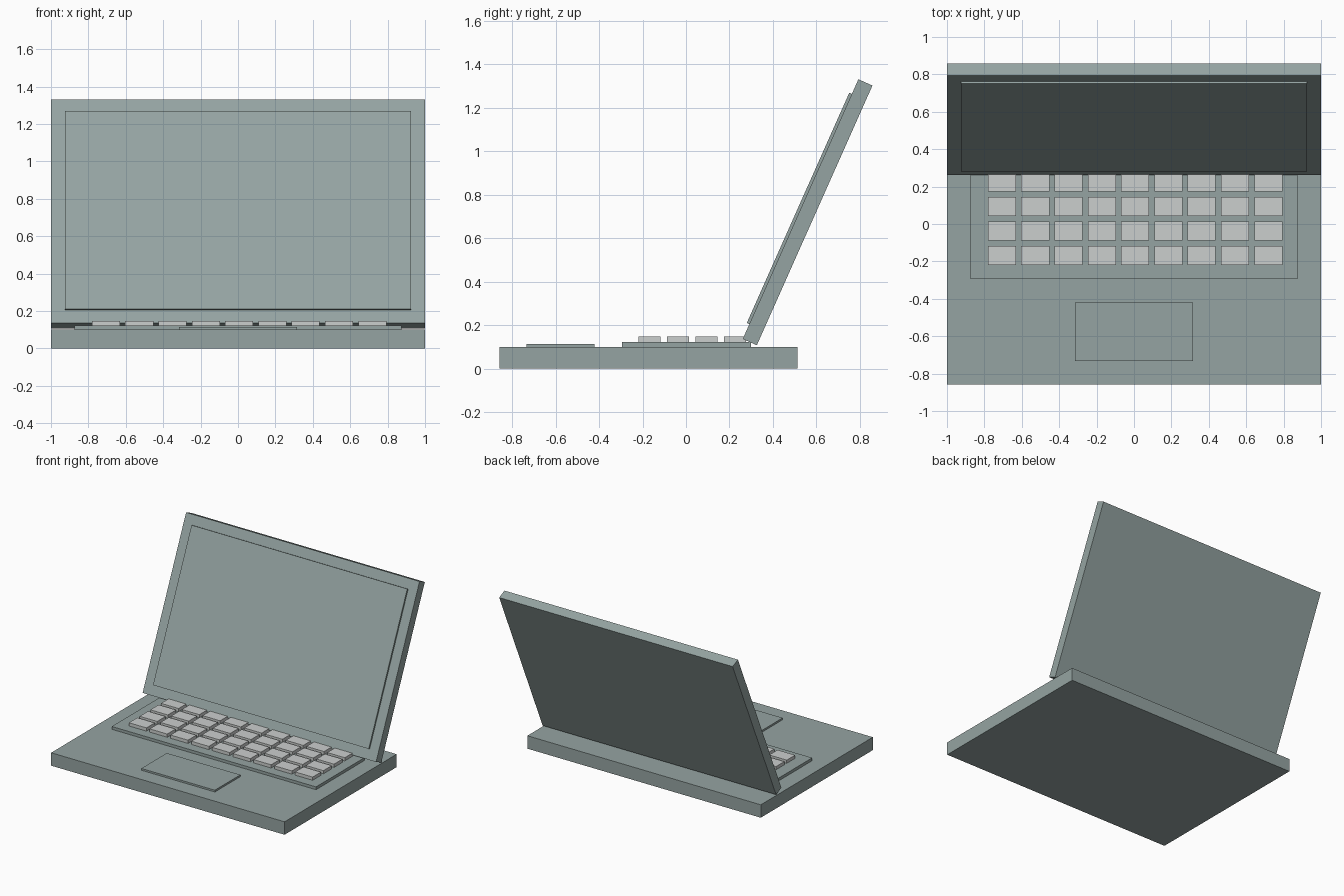
import bpy, math
from mathutils import Matrix

if "Cube" in bpy.data.objects:
    bpy.data.objects.remove(bpy.data.objects["Cube"])


def material(name, rgb):
    m = bpy.data.materials.new(name)
    m.diffuse_color = (*rgb, 1)
    m.use_nodes = True
    m.node_tree.nodes["Principled BSDF"].inputs["Base Color"].default_value = m.diffuse_color
    return m


BODY = material("grey_green", (0.30, 0.37, 0.36))
KEYS = material("light_grey", (0.60, 0.62, 0.615))


def box(name, lo, hi, mat, frame=Matrix()):
    """Box between two corners, optionally placed in a tilted frame."""
    bpy.ops.mesh.primitive_cube_add(size=1)
    ob = bpy.context.object
    ob.name = name
    size = [b - a for a, b in zip(lo, hi)]
    mid = [(a + b) / 2 for a, b in zip(lo, hi)]
    ob.data.transform(frame @ Matrix.Translation(mid) @ Matrix.Diagonal((*size, 1)))
    ob.data.materials.append(mat)
    return ob


# Base with keyboard tray and touchpad
box("base", (-1, -0.858, 0), (1, 0.513, 0.10), BODY)
box("keyboard_tray", (-0.875, -0.295, 0.09), (0.875, 0.30, 0.122), BODY)
box("touchpad", (-0.315, -0.733, 0.09), (0.315, -0.421, 0.114), BODY)

# Keys: 4 rows of 9
for row in range(4):
    for col in range(9):
        x, y = -0.706 + 0.178 * col, -0.168 + 0.131 * row
        box(f"key_{row + 1}_{col + 1}", (x - 0.075, y - 0.051, 0.12),
            (x + 0.075, y + 0.051, 0.147), KEYS)

# Lid leaning back, with raised screen on its front face
tilt = Matrix.Translation((0, 0.261, 0.136)) @ Matrix.Rotation(math.radians(-24), 4, 'X')
box("lid", (-1, 0, 0), (1, 0.071, 1.308), BODY, tilt)
box("screen", (-0.924, -0.013, 0.075), (0.924, 0.01, 1.234), BODY, tilt)
